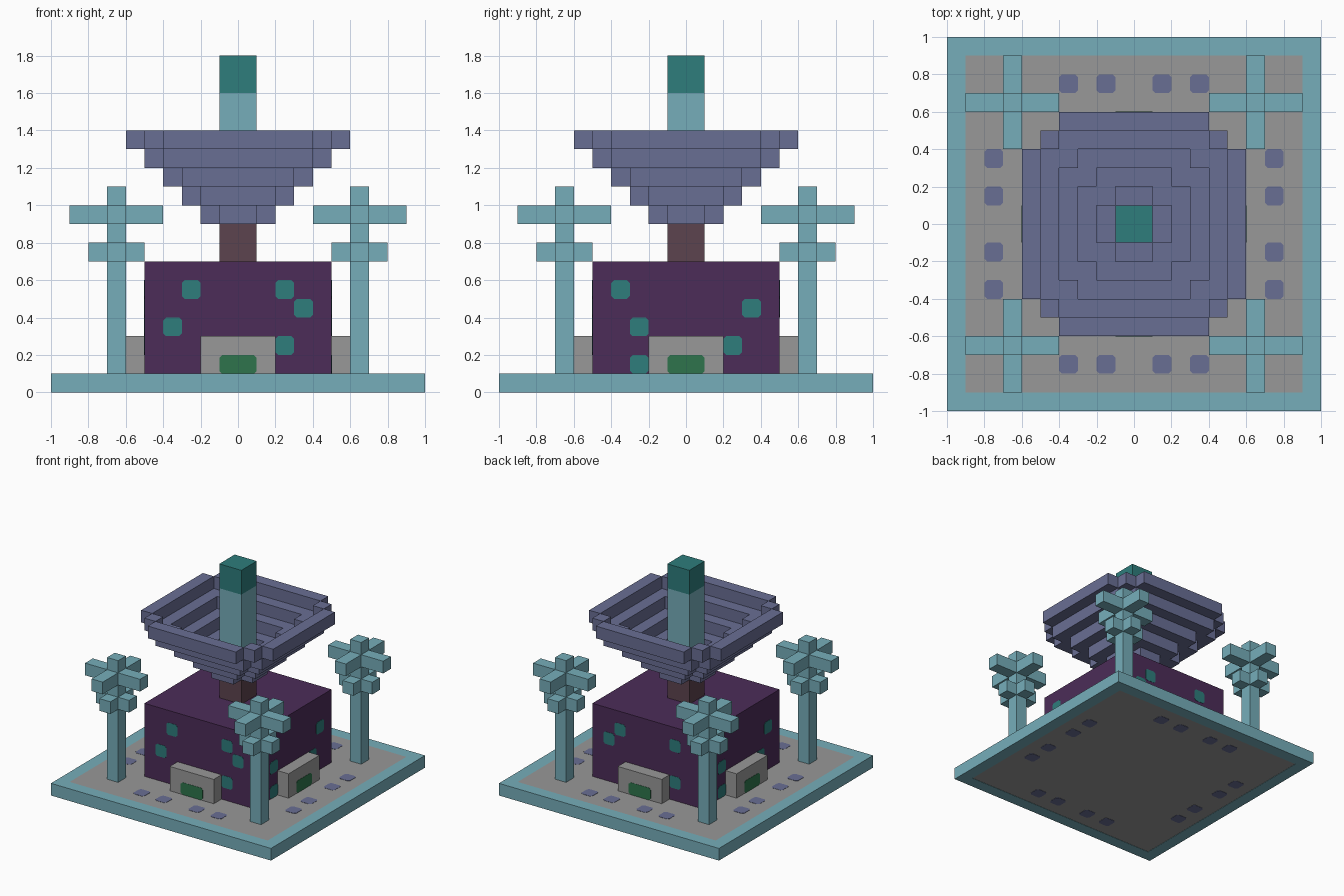
import bpy, bmesh, math
from mathutils import Matrix, Vector

cube = bpy.data.objects.get("Cube")
if cube:
    bpy.data.objects.remove(cube, do_unlink=True)


def material(name, rgb):
    lin = [(c / 255 / 12.92) if c < 11 else ((c / 255 + 0.055) / 1.055) ** 2.4 for c in rgb]
    m = bpy.data.materials.new(name)
    m.use_nodes = True
    m.diffuse_color = (*lin, 1)
    m.node_tree.nodes["Principled BSDF"].inputs["Base Color"].default_value = (*lin, 1)
    return m


PALE = material("pale teal", (118, 174, 186))
TEAL = material("deep teal", (46, 125, 124))
SLATE = material("slate violet", (105, 110, 148))
BROWN = material("dull brown", (92, 68, 78))
PURPLE = material("dark purple", (76, 44, 88))
GREY = material("stone grey", (152, 152, 152))
GREEN = material("door green", (46, 116, 76))


def finish(name, bm, mat):
    bmesh.ops.recalc_face_normals(bm, faces=bm.faces)
    me = bpy.data.meshes.new(name)
    bm.to_mesh(me)
    bm.free()
    me.materials.append(mat)
    ob = bpy.data.objects.new(name, me)
    bpy.context.collection.objects.link(ob)
    return ob


def add_box(bm, lo, hi, mat=Matrix()):
    lo, hi = Vector(lo), Vector(hi)
    size = Matrix.Diagonal((*(hi - lo), 1))
    bmesh.ops.create_cube(bm, size=1, matrix=mat @ Matrix.Translation((lo + hi) / 2) @ size)


def boxes(name, mat, *spans, frame=Matrix()):
    bm = bmesh.new()
    for lo, hi in spans:
        add_box(bm, lo, hi, frame)
    return finish(name, bm, mat)


def add_tile(bm, w, h, depth, frame, cut=0.015):
    """Rectangular plate with clipped corners, rising from its local z = 0."""
    a, b = w / 2, h / 2
    pts = []
    for sx, sy in ((1, 1), (-1, 1), (-1, -1), (1, -1)):
        pair = [(sx * a, sy * (b - cut)), (sx * (a - cut), sy * b)]
        pts += pair if sx * sy > 0 else pair[::-1]
    low = [bm.verts.new(frame @ Vector((x, y, 0))) for x, y in pts]
    top = [bm.verts.new(frame @ Vector((x, y, depth))) for x, y in pts]
    bm.faces.new(low[::-1])
    bm.faces.new(top)
    for i in range(8):
        j = (i + 1) % 8
        bm.faces.new((low[i], low[j], top[j], top[i]))


def side(k):
    """Frame for side k: 0 front, 1 +x, 2 back, 3 -x."""
    return Matrix.Rotation(k * math.pi / 2, 4, 'Z')


def wall(u, z, dist):
    """Place a tile on the front plane y = -dist."""
    return Matrix.Translation((u, -dist, z)) @ Matrix.Rotation(math.pi / 2, 4, 'X')


# Base: border frame, stone floor and inlaid dots that run through it
boxes("base_border", PALE,
      ((-1, -1, 0), (1, -0.9, 0.1)), ((-1, 0.9, 0), (1, 1, 0.1)),
      ((-1, -0.9, 0), (-0.9, 0.9, 0.1)), ((0.9, -0.9, 0), (1, 0.9, 0.1)))
boxes("stone_floor", GREY, ((-0.9, -0.9, 0.002), (0.9, 0.9, 0.1)))
bm = bmesh.new()
for k in range(4):
    for u in (-0.35, -0.15, 0.15, 0.35):
        add_tile(bm, 0.1, 0.1, 0.102, side(k) @ Matrix.Translation((u, -0.75, 0)))
finish("floor_dots", bm, SLATE)

# Main block with windows at (across, height) on each side
boxes("main_block", PURPLE, ((-0.5, -0.5, 0.1), (0.5, 0.5, 0.7)))
right_windows = [(-0.35, 0.55), (0.35, 0.45), (-0.25, 0.35), (0.25, 0.25), (-0.25, 0.15)]
windows = [
    [(-0.25, 0.55), (0.25, 0.55), (0.35, 0.45), (-0.35, 0.35), (0.25, 0.25)],
    right_windows,
    [(-0.25, 0.55), (-0.35, 0.45), (0.25, 0.55), (0.25, 0.25)],
    right_windows,
]
bm = bmesh.new()
for k, spots in enumerate(windows):
    for u, z in spots:
        add_tile(bm, 0.1, 0.1, 0.004, side(k) @ wall(u, z, 0.498))
finish("windows", bm, TEAL)

# Stone porch with a green door on every side
for k, label in enumerate(("front", "right", "back", "left")):
    boxes(label + "_porch", GREY, ((-0.2, -0.6, 0.1), (0.2, -0.5, 0.3)), frame=side(k))
    bm = bmesh.new()
    add_tile(bm, 0.2, 0.1, 0.004, side(k) @ wall(0, 0.15, 0.598))
    finish(label + "_door", bm, GREEN)

# Stem, mast and mast cap
boxes("stem", BROWN, ((-0.1, -0.1, 0.7), (0.1, 0.1, 0.9)))
boxes("mast", PALE, ((-0.1, -0.1, 0.9), (0.1, 0.1, 1.6)))
boxes("mast_cap", TEAL, ((-0.1, -0.1, 1.6), (0.1, 0.1, 1.8)))


# Bowl: stepped rings widening upward
def inside(n, i, j):
    a, b = abs(i + 0.5) + 0.5, abs(j + 0.5) + 0.5
    limit = {1: 2, 6: 10}.get(n, 2 * n - 1)
    return max(a, b) <= n and a + b <= limit


for n in range(2, 7):
    bm = bmesh.new()
    z = 0.7 + 0.1 * n
    for i in range(-n, n):
        for j in range(-n, n):
            if inside(n, i, j) and not inside(n - 1, i, j):
                bm.faces.new([bm.verts.new(((i + p) / 10, (j + q) / 10, z))
                              for p, q in ((0, 0), (1, 0), (1, 1), (0, 1))])
    bmesh.ops.remove_doubles(bm, verts=bm.verts, dist=0.001)
    for f in bm.faces:
        f.normal_update()
    me = bpy.data.meshes.new("bowl_ring")
    bm.to_mesh(me)
    bm.free()
    me.materials.append(SLATE)
    ring = bpy.data.objects.new("bowl_ring_%d" % (n - 1), me)
    bpy.context.collection.objects.link(ring)
    mod = ring.modifiers.new("thickness", 'SOLIDIFY')
    mod.thickness = 0.1
    mod.offset = 1

# Corner trees: trunk with two tiers of crossed branches
for sx, lr in ((-1, "left"), (1, "right")):
    for sy, fb in ((-1, "front"), (1, "back")):
        spans = [((-0.05, -0.05, 0.1), (0.05, 0.05, 1.1))]
        for r, z in ((0.15, 0.7), (0.25, 0.9)):
            for s in (-1, 1):
                a, b = sorted((s * 0.05, s * r))
                spans.append(((a, -0.05, z), (b, 0.05, z + 0.1)))
                spans.append(((-0.05, a, z), (0.05, b, z + 0.1)))
        boxes("%s_%s_tree" % (fb, lr), PALE, *spans,
              frame=Matrix.Translation((sx * 0.65, sy * 0.65, 0)))
